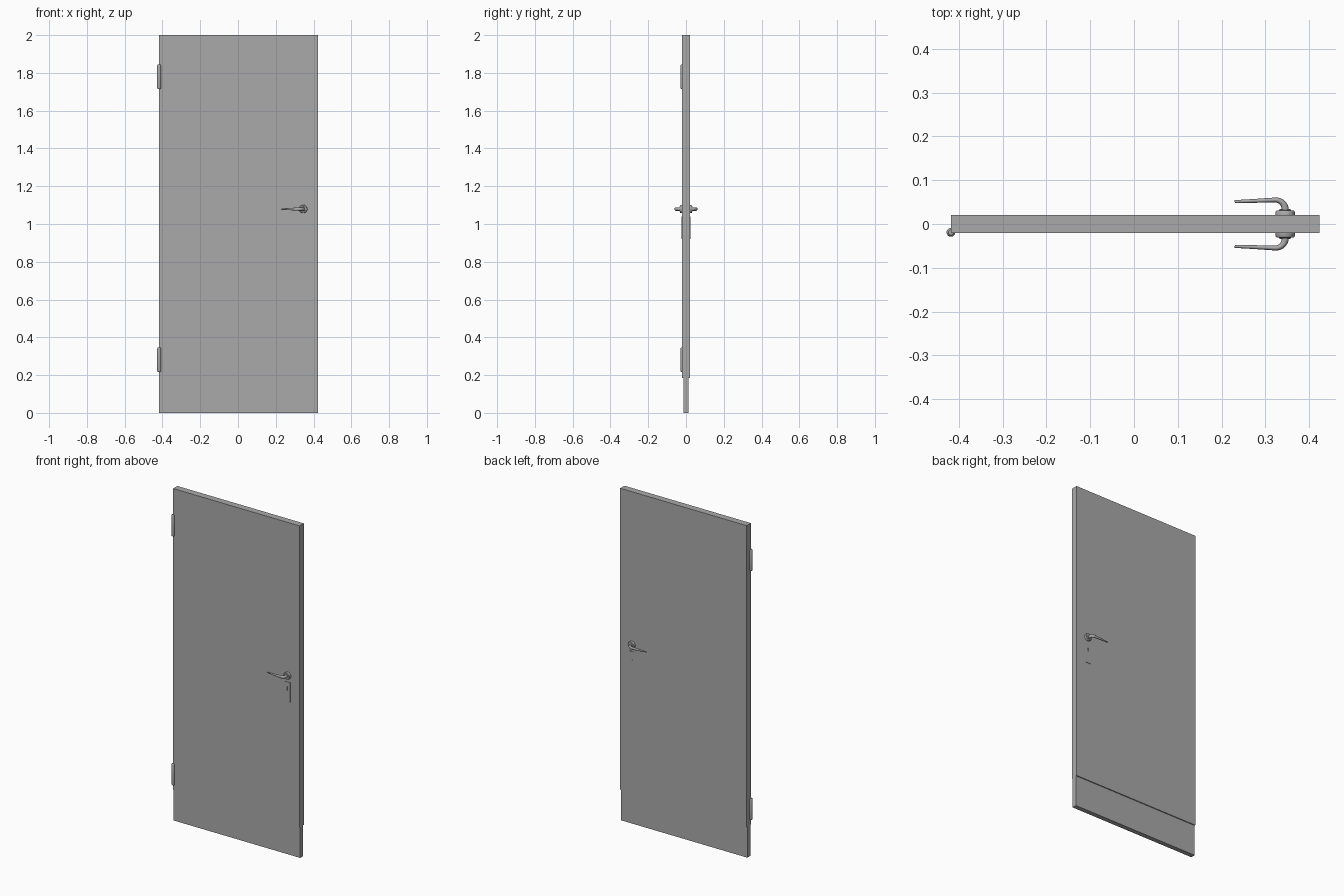
import bpy, bmesh, math
from mathutils import Matrix, Vector

cube = bpy.data.objects.get("Cube")
if cube:
    bpy.data.objects.remove(cube, do_unlink=True)

GREY = (0.4, 0.4, 0.4, 1)
mat = bpy.data.materials.new("plain grey")
mat.use_nodes = True
mat.diffuse_color = GREY
mat.node_tree.nodes["Principled BSDF"].inputs["Base Color"].default_value = GREY


def finish(name, bm, smooth=False):
    bmesh.ops.recalc_face_normals(bm, faces=bm.faces)
    mesh = bpy.data.meshes.new(name)
    bm.to_mesh(mesh)
    bm.free()
    mesh.materials.append(mat)
    obj = bpy.data.objects.new(name, mesh)
    bpy.context.collection.objects.link(obj)
    if smooth:
        bpy.ops.object.select_all(action="DESELECT")
        obj.select_set(True)
        bpy.context.view_layer.objects.active = obj
        bpy.ops.object.shade_smooth_by_angle(angle=math.radians(35))
    return obj


def box(name, low, high):
    low, high = Vector(low), Vector(high)
    bm = bmesh.new()
    bmesh.ops.create_cube(bm, size=1, matrix=Matrix.Translation((low + high) / 2)
                          @ Matrix.Diagonal((high - low).to_4d()))
    return finish(name, bm)


def lathe(name, profile, origin, axis, segments=32):
    """Spin (radius, height) points round an axis."""
    bm = bmesh.new()
    verts = [bm.verts.new((r, 0, h)) for r, h in profile]
    edges = [bm.edges.new(pair) for pair in zip(verts, verts[1:])]
    bmesh.ops.spin(bm, geom=verts + edges, cent=(0, 0, 0), axis=(0, 0, 1),
                   angle=math.tau, steps=segments)
    bmesh.ops.remove_doubles(bm, verts=bm.verts, dist=1e-5)
    turn = Vector((0, 0, 1)).rotation_difference(Vector(axis)).to_matrix().to_4x4()
    bm.transform(Matrix.Translation(origin) @ turn)
    return finish(name, bm, True)


def lever(name, side):
    """Sweep a tapering oval along a bent path in the horizontal plane."""
    neck, bend = 0.345, 0.022
    path = [(neck, 0.026, 0.009, 0.009)]
    for i in range(9):
        a = math.radians(90 * i / 8)
        path.append((neck - bend + bend * math.cos(a), 0.033 + bend * math.sin(a),
                     0.0085 - 0.003 * i / 8, 0.009))
    path += [(0.28, 0.053, 0.0045, 0.006), (0.23, 0.051, 0.0035, 0.0035)]
    bm = bmesh.new()
    rings = []
    for i, (x, y, wide, tall) in enumerate(path):
        before, after = path[max(i - 1, 0)], path[min(i + 1, len(path) - 1)]
        along = Vector((after[0] - before[0], after[1] - before[1])).normalized()
        ring = []
        for k in range(16):
            a = math.tau * k / 16
            out = wide * math.cos(a)
            ring.append(bm.verts.new((x + along.y * out, side * (y - along.x * out),
                                      1.079 + tall * math.sin(a))))
        rings.append(ring)
    for a, b in zip(rings, rings[1:]):
        for k in range(16):
            n = (k + 1) % 16
            bm.faces.new((a[k], a[n], b[n], b[k]))
    bm.faces.new(rings[0])
    bm.faces.new(rings[-1])
    return finish(name, bm, True)


# Door leaf and the thinner kick panel below it
box("door_leaf", (-0.418, -0.02, 0.186), (0.424, 0.02, 2))
box("kick_panel", (-0.418, -0.014, 0), (0.424, 0.014, 0.186))

# Hinge barrels with rounded ends
barrel = [(0, 0), (0.006, 0), (0.009, 0.003), (0.01, 0.007),
          (0.01, 0.123), (0.009, 0.127), (0.006, 0.13), (0, 0.13)]
for label, z in (("lower", 0.216), ("upper", 1.714)):
    lathe(label + "_hinge", barrel, (-0.418, -0.019, z), (0, 0, 1), 24)

# Handle furniture on both faces
rose = [(0, 0), (0.022, 0), (0.022, 0.008), (0.02, 0.011), (0.013, 0.012),
        (0.012, 0.015), (0, 0.015)]
for label, side in (("front", -1), ("back", 1)):
    lathe(label + "_rose", rose, (0.345, side * 0.0195, 1.079), (0, side, 0))
    lever(label + "_lever", side)
    y_low, y_high = sorted((side * 0.019, side * 0.0225))
    plate = box(label + "_lock_plate", (0.328, y_low, 0.92), (0.362, y_high, 1.04))
    # Keyhole cut through the plate
    cutter = box(label + "_keyhole_cutter", (0.342, -0.03, 0.99), (0.348, 0.03, 1.012))
    cutter.hide_render = True
    cutter.hide_viewport = True
    cut = plate.modifiers.new("keyhole", "BOOLEAN")
    cut.operation = "DIFFERENCE"
    cut.object = cutter
